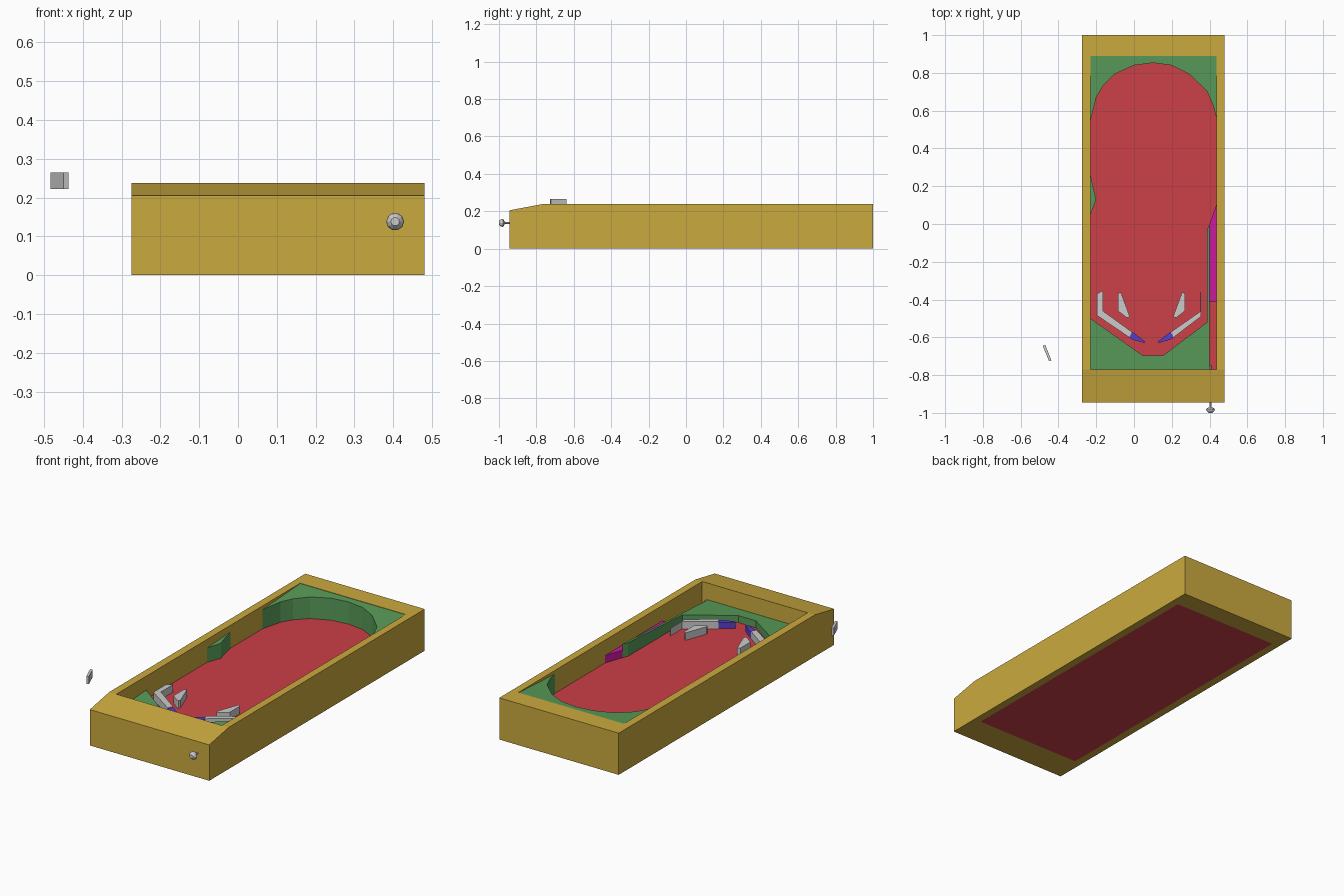
import bpy, bmesh, math
from mathutils import Matrix

if "Cube" in bpy.data.objects:
    bpy.data.objects.remove(bpy.data.objects["Cube"])


def mat(name, rgb):
    m = bpy.data.materials.new(name)
    m.diffuse_color = (*rgb, 1)
    m.use_nodes = True
    m.node_tree.nodes["Principled BSDF"].inputs["Base Color"].default_value = m.diffuse_color
    return m


GOLD = mat("gold", (0.60, 0.40, 0.05))
RED = mat("red", (0.60, 0.05, 0.065))
GREEN = mat("green", (0.10, 0.33, 0.10))
PURPLE = mat("purple", (0.10, 0.05, 0.60))
MAGENTA = mat("magenta", (0.60, 0.01, 0.35))

FLOOR = 0.107
LOW_TOP = 0.15
RIM = 0.238
MIRROR_X = 0.0925


def finish(bm, name, material=None):
    bmesh.ops.recalc_face_normals(bm, faces=bm.faces)
    mesh = bpy.data.meshes.new(name)
    bm.to_mesh(mesh)
    bm.free()
    obj = bpy.data.objects.new(name, mesh)
    bpy.context.collection.objects.link(obj)
    if material:
        mesh.materials.append(material)
    return obj


def prism(name, pts, z0, top, material=None):
    """Extrude a plan outline; top is a height or a function of y."""
    height = top if callable(top) else lambda y: top
    bm = bmesh.new()
    lower = [bm.verts.new((x, y, z0)) for x, y in pts]
    upper = [bm.verts.new((x, y, height(y))) for x, y in pts]
    bm.faces.new(lower)
    bm.faces.new(upper)
    n = len(pts)
    for i in range(n):
        j = (i + 1) % n
        bm.faces.new((lower[i], lower[j], upper[j], upper[i]))
    return finish(bm, name, material)


def flip(pts):
    return [(2 * MIRROR_X - x, y) for x, y in pts]


def guide_top(y):
    return 0.186 + 0.056 * y


# Cabinet: U-shaped walls and sloped front block
L, R, F, B = -0.23, 0.437, -0.77, 0.89
prism("cabinet_walls", [(-0.275, F), (L, F), (L, B), (R, B), (R, F),
                        (0.48, F), (0.48, 1), (-0.275, 1)], 0, RIM, GOLD)
prism("cabinet_front", [(-0.275, -0.945), (0.48, -0.945), (0.48, F), (-0.275, F)], 0,
      lambda y: RIM if y > -0.8 else 0.205, GOLD)

# Playfield
prism("playfield", [(L, F), (R, F), (R, B), (L, B)], 0, FLOOR, RED)

# Green guides with a gently sloping top
prism("back_arch", [(L, B), (L, 0.55), (-0.2, 0.67), (-0.165, 0.73), (-0.1, 0.795),
                    (0, 0.84), (0.1, 0.853), (0.2, 0.84), (0.29, 0.795), (0.385, 0.705),
                    (0.418, 0.63), (R, 0.56), (R, B)], FLOOR, guide_top, GREEN)
prism("front_apron", [(L, F), (0.4, F), (0.4, 0.0), (0.387, -0.03), (0.387, -0.52),
                      (0.155, -0.695), (0.045, -0.695), (L, -0.5)],
      FLOOR, guide_top, GREEN)
prism("side_bump", [(L, 0.05), (-0.2, 0.13), (-0.215, 0.19), (L, 0.26)],
      FLOOR, guide_top, GREEN)

# Launch lane cover
prism("lane_ramp", [(0.4, -0.41), (R, -0.41), (R, 0.105), (0.4, 0.0)],
      FLOOR, LOW_TOP, MAGENTA)

# Lane guides
prism("left_lane_guide", [(-0.195, -0.37), (-0.165, -0.352), (-0.165, -0.46),
                          (-0.01, -0.572), (-0.025, -0.6), (-0.195, -0.485)],
      FLOOR, LOW_TOP)
prism("right_lane_guide", [(0.35, -0.36), (0.354, -0.36), (0.354, -0.49),
                           (0.21, -0.6), (0.195, -0.572), (0.35, -0.464)],
      FLOOR, LOW_TOP)

# Slingshots and flippers, mirrored about the playfield centre
sling = [(-0.085, -0.37), (-0.07, -0.36), (-0.024, -0.485), (-0.028, -0.497),
         (-0.04, -0.495), (-0.085, -0.46)]
flipper = [(-0.01, -0.572), (0.005, -0.58), (0.06, -0.624), (0.055, -0.63),
           (-0.012, -0.61), (-0.025, -0.598)]
for side, f in (("left", lambda p: p), ("right", flip)):
    prism(side + "_slingshot", f(sling), FLOOR, LOW_TOP)
    prism(side + "_flipper", f(flipper), FLOOR + 0.003, LOW_TOP - 0.005, PURPLE)

# Loose plate beside the cabinet
prism("loose_plate", [(-0.483, -0.645), (-0.47, -0.64), (-0.437, -0.722), (-0.45, -0.727)],
      0.222, 0.265)

# Plunger: one lathed profile of (radius, y), turned about the y axis
profile = [(0.011, -1.0), (0.02, -0.99), (0.023, -0.979), (0.018, -0.975),
           (0.005, -0.968), (0.005, -0.76), (0.007, -0.76), (0.007, -0.748)]
bm = bmesh.new()
N = 10
rings = [[bm.verts.new((0.405 + r * math.cos(2 * math.pi * i / N), y,
                        0.138 + r * math.sin(2 * math.pi * i / N))) for i in range(N)]
         for r, y in profile]
for a, b in zip(rings, rings[1:]):
    for i in range(N):
        j = (i + 1) % N
        bm.faces.new((a[i], a[j], b[j], b[i]))
bm.faces.new(rings[0])
bm.faces.new(rings[-1])
finish(bm, "plunger")
